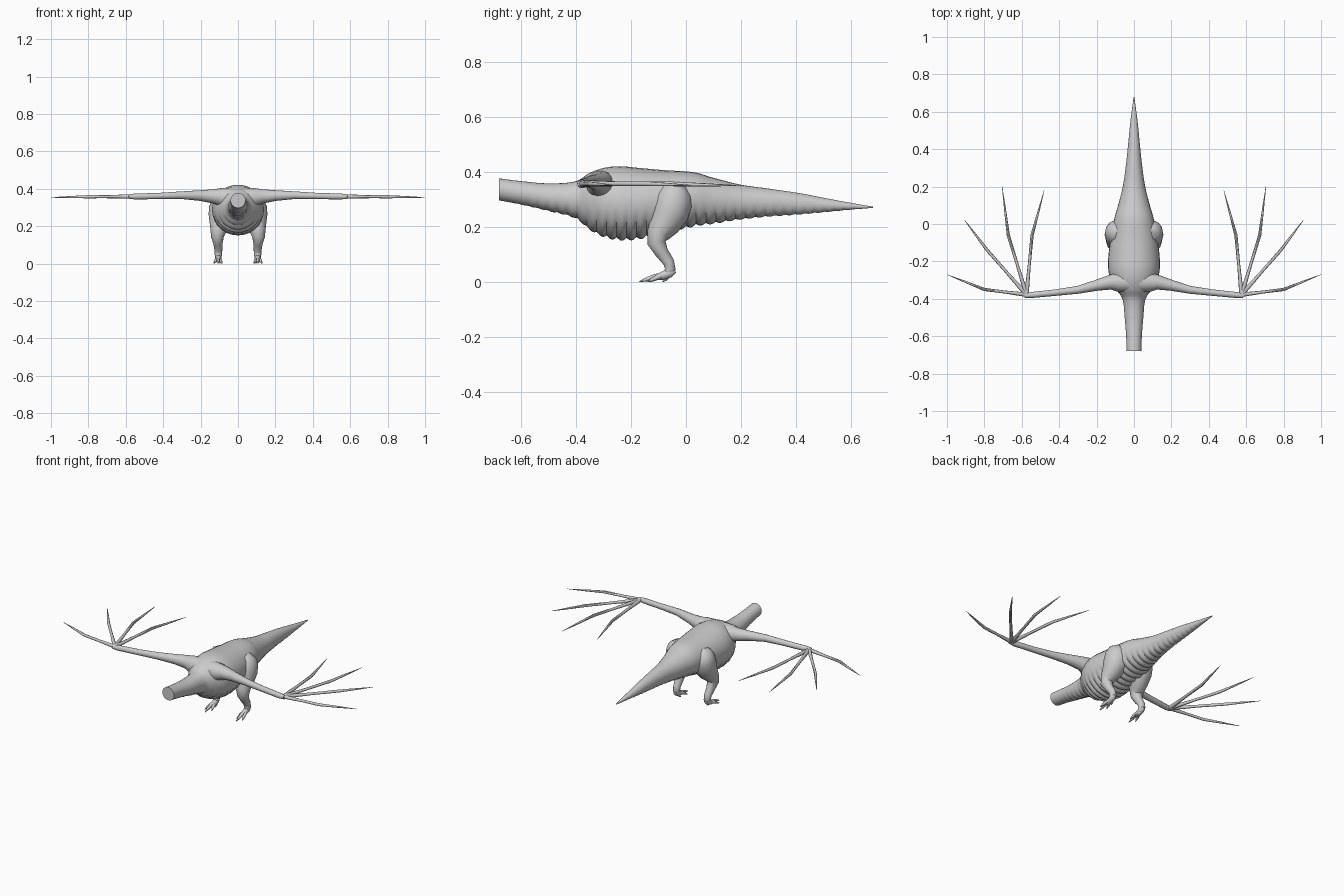
import bpy, bmesh, math
from mathutils import Vector

if "Cube" in bpy.data.objects:
    bpy.data.objects.remove(bpy.data.objects["Cube"])

grey = bpy.data.materials.new("plain_grey")
grey.use_nodes = True
grey.diffuse_color = (0.6, 0.6, 0.6, 1)
grey.node_tree.nodes["Principled BSDF"].inputs["Base Color"].default_value = (0.6, 0.6, 0.6, 1)


def skin(name, rings, angle=35):
    """Bridge equal rings of points into a capped solid."""
    bm = bmesh.new()
    loops = [[bm.verts.new(p) for p in ring] for ring in rings]
    n = len(loops[0])
    for a, b in zip(loops, loops[1:]):
        for i in range(n):
            j = (i + 1) % n
            bm.faces.new((a[i], a[j], b[j], b[i]))
    bm.faces.new(loops[0])
    bm.faces.new(loops[-1])
    bmesh.ops.recalc_face_normals(bm, faces=bm.faces)
    mesh = bpy.data.meshes.new(name)
    bm.to_mesh(mesh)
    bm.free()
    ob = bpy.data.objects.new(name, mesh)
    bpy.context.collection.objects.link(ob)
    mesh.materials.append(grey)
    bpy.ops.object.select_all(action="DESELECT")
    ob.select_set(True)
    bpy.context.view_layer.objects.active = ob
    bpy.ops.object.shade_smooth_by_angle(angle=math.radians(angle))
    return ob


def tube(name, path, side, sides=10, up=(0, 0, 1)):
    """Tapered limb; path rows are x, y, z, radius."""
    pts = [Vector((side * p[0], p[1], p[2])) for p in path]
    rings = []
    for i, p in enumerate(pts):
        d = (pts[min(i + 1, len(pts) - 1)] - pts[max(i - 1, 0)]).normalized()
        u = d.cross(Vector(up)).normalized()
        v = u.cross(d)
        r = path[i][3]
        rings.append([p + r * (u * math.cos(t) + v * math.sin(t))
                      for t in (math.tau * k / sides for k in range(sides))])
    return skin(name, rings, 45)


def spline(rows, y):
    """Smooth interpolation of the profile rows at station y."""
    i = max(k for k in range(len(rows) - 1) if rows[k][0] <= y or k == 0)
    a, b = rows[i], rows[i + 1]
    p, q = rows[max(i - 1, 0)], rows[min(i + 2, len(rows) - 1)]
    h = b[0] - a[0]
    t = min(max((y - a[0]) / h, 0), 1)
    out = []
    for c in range(1, len(a)):
        ma = (b[c] - p[c]) / (b[0] - p[0]) * h
        mb = (q[c] - a[c]) / (q[0] - a[0]) * h
        out.append((2*t**3 - 3*t*t + 1) * a[c] + (t**3 - 2*t*t + t) * ma
                   + (3*t*t - 2*t**3) * b[c] + (t**3 - t*t) * mb)
    return out


# Neck, trunk and tail: station y, top, bottom, half width
PROFILE = [
    (-0.68, .38, .30, .04), (-0.6, .37, .285, .042), (-0.5, .362, .262, .05),
    (-0.4, .37, .235, .062), (-0.35, .4, .195, .095), (-0.3, .418, .17, .125),
    (-0.24, .424, .158, .138), (-0.17, .418, .162, .137), (-0.08, .41, .182, .125),
    (0.03, .402, .208, .105), (0.1, .382, .217, .085), (0.2, .357, .232, .06),
    (0.3, .343, .242, .045), (0.42, .325, .25, .032), (0.55, .3, .262, .019),
    (0.68, .277, .273, .002)]
PITCH, SIDES = 0.036, 28
rings = []
steps = 226
for k in range(steps + 1):
    y = -0.68 + 1.36 * k / steps
    top, bottom, half = spline(PROFILE, y)
    mid, tall = (top + bottom) / 2, (top - bottom) / 2
    # Overlapping belly plates make a scalloped underside
    scallop = abs(math.sin(math.pi * y / PITCH)) - 0.6
    depth = 0.085 * tall * min(1, max(0, (y + 0.66) / 0.2))
    ring = []
    for s in range(SIDES):
        t = math.tau * s / SIDES
        under = min(1, max(0, (-math.sin(t) - 0.3) / 0.4))
        grow = 1 + depth / tall * scallop * under
        ring.append((half * math.cos(t) * grow, y, mid + tall * math.sin(t) * grow))
    rings.append(ring)
skin("body", rings, 30)

WRIST = (.575, -.378, .361)
FINGERS = {
    "first": ((.80, -.35, .36), (1.0, -.27, .356)),
    "second": ((.785, -.14, .36), (.905, .02, .355)),
    "third": ((.672, -.06, .36), (.705, .2, .353)),
    "fourth": ((.545, -.06, .36), (.48, .18, .355))}
TOES = {
    "inner": ((.095, -.10, .022), (.086, -.135, .004)),
    "middle": ((.106, -.115, .022), (.106, -.17, .004)),
    "outer": ((.117, -.10, .022), (.128, -.14, .004)),
    "rear": ((.102, -.062, .025), (.095, -.085, .004))}

for label, side in (("left", 1), ("right", -1)):
    # Wing arm from shoulder to wrist
    tube(label + "_wing_arm", [
        (.03, -.31, .355, .055), (.09, -.312, .358, .05), (.13, -.312, .362, .039),
        (.2, -.328, .366, .029), (.3, -.352, .368, .021), (.42, -.367, .364, .017),
        (.55, -.38, .361, .016), (.585, -.383, .361, .012)], side, 14)
    # Bare wing fingers
    for name, (joint, tip) in FINGERS.items():
        base = Vector(WRIST)
        j = Vector(joint)
        half = base.lerp(j, .5)
        tube(f"{label}_{name}_wing_finger", [
            (*base, .012), (*half, .008), (*j, .0085),
            (*j.lerp(Vector(tip), .5), .0055), (*tip, .001)], side, 8)
    # Thigh, bent knee and shin
    tube(label + "_leg", [
        (.075, -.015, .355, .025), (.08, -.03, .335, .06), (.083, -.045, .30, .072),
        (.088, -.058, .255, .07), (.097, -.08, .21, .056), (.106, -.102, .175, .042),
        (.11, -.107, .145, .034), (.107, -.088, .11, .025), (.105, -.063, .075, .021),
        (.105, -.057, .05, .02), (.105, -.068, .03, .015)],
        side, 14, (0, 1, 0))
    # Foot and clawed toes
    tube(label + "_foot", [
        (.105, -.04, .045, .01), (.105, -.06, .036, .018),
        (.105, -.09, .024, .015), (.105, -.11, .018, .009)], side)
    for name, (knuckle, claw) in TOES.items():
        tube(f"{label}_{name}_toe", [
            (.105, -.075, .03, .01), (*knuckle, .0095),
            (*Vector(knuckle).lerp(Vector(claw), .5), .0075), (*claw, .002)], side, 8)

# Rest the claws on the floor
low = min(v.co.z for o in bpy.context.collection.objects if o.type == "MESH"
          and o.name.endswith("_toe") for v in o.data.vertices)
for o in bpy.context.collection.objects:
    if o.type == "MESH":
        o.location.z -= low
